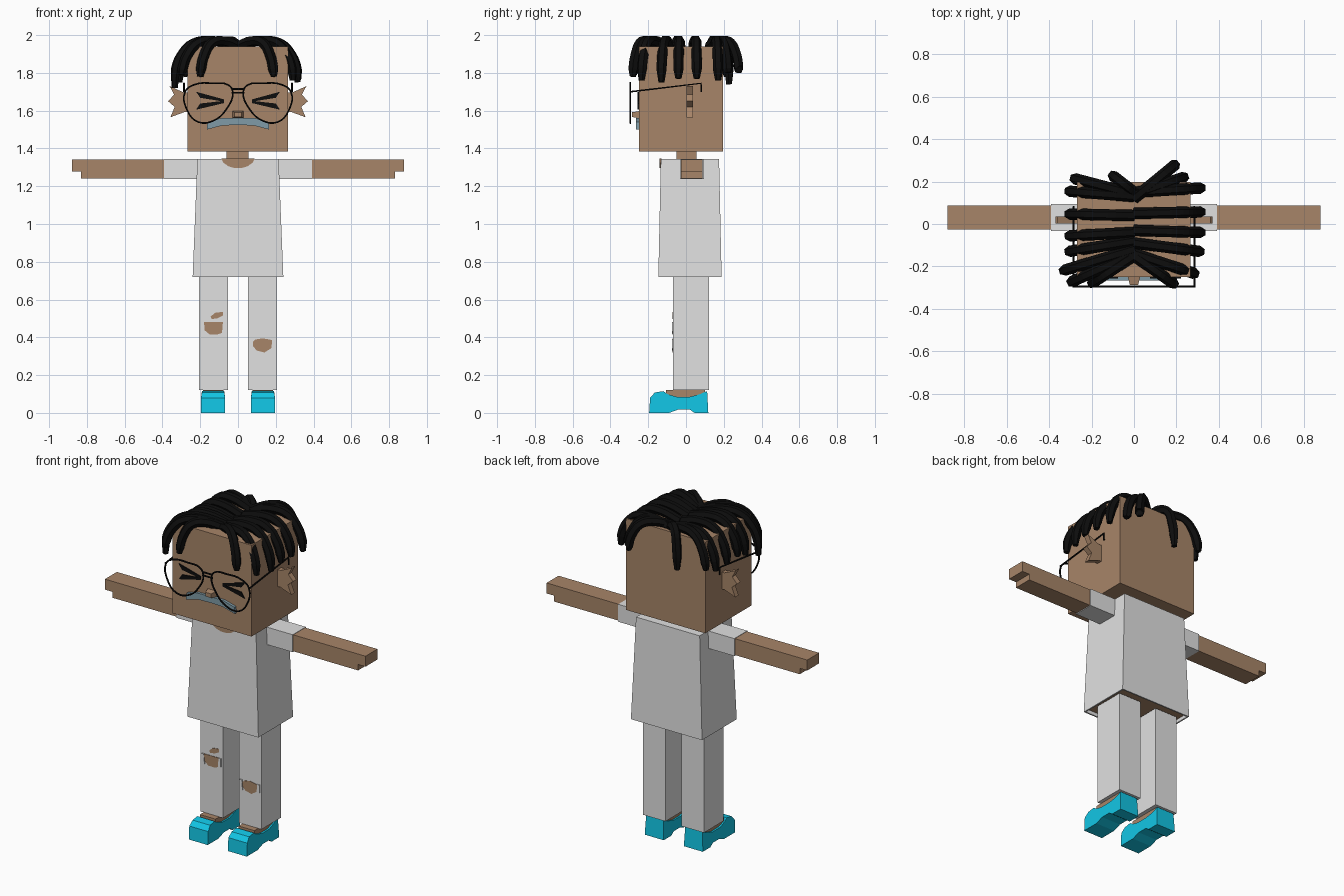
import bpy, bmesh
from mathutils import Vector

if "Cube" in bpy.data.objects:
    bpy.data.objects.remove(bpy.data.objects["Cube"], do_unlink=True)


def material(name, rgb):
    m = bpy.data.materials.new(name)
    m.use_nodes = True
    col = (*rgb, 1)
    m.diffuse_color = col
    bsdf = m.node_tree.nodes["Principled BSDF"]
    bsdf.inputs["Base Color"].default_value = col
    bsdf.inputs["Roughness"].default_value = 0.8
    return m


SKIN = material("brown skin", (0.39, 0.235, 0.14))
CLOTH = material("white cloth", (0.75, 0.75, 0.75))
BLACK = material("black", (0.004, 0.004, 0.004))
TEAL = material("teal shoe", (0.006, 0.56, 0.78))
GREY = material("blue grey moustache", (0.216, 0.33, 0.39))


def finish(name, bm, *mats):
    bmesh.ops.recalc_face_normals(bm, faces=bm.faces)
    mesh = bpy.data.meshes.new(name)
    bm.to_mesh(mesh)
    bm.free()
    for m in mats:
        mesh.materials.append(m)
    ob = bpy.data.objects.new(name, mesh)
    bpy.context.collection.objects.link(ob)
    return ob


def prism(name, pts, axis, a, b, mat, end_scale=1):
    """Extrude a flat outline along x or y from a to b."""
    bm = bmesh.new()
    mid = sum((Vector(p) for p in pts), Vector((0, 0))) / len(pts)
    rings = []
    for d, s in ((a, 1), (b, end_scale)):
        ring = []
        for p in pts:
            u, v = mid + (Vector(p) - mid) * s
            ring.append(bm.verts.new((d, u, v) if axis == "x" else (u, d, v)))
        rings.append(ring)
        bm.faces.new(ring)
    n = len(pts)
    for i in range(n):
        j = (i + 1) % n
        bm.faces.new((rings[0][i], rings[0][j], rings[1][j], rings[1][i]))
    return finish(name, bm, mat)


def box(name, x, y, z, mat):
    pts = [(x[0], z[0]), (x[1], z[0]), (x[1], z[1]), (x[0], z[1])]
    return prism(name, pts, "y", y[0], y[1], mat)


def flip(pts, s):
    return [(s * p[0], *p[1:]) for p in pts]


def tubes(name, paths, radius, mat, kind="POLY", cyclic=(), tip=1.0, res=1):
    """Round tubes along point paths, turned into one mesh."""
    cu = bpy.data.curves.new(name, "CURVE")
    cu.dimensions = "3D"
    cu.bevel_depth = radius
    cu.bevel_resolution = res
    cu.resolution_u = 4
    cu.use_fill_caps = True
    for k, path in enumerate(paths):
        sp = cu.splines.new(kind)
        points = sp.bezier_points if kind == "BEZIER" else sp.points
        points.add(len(path) - 1)
        for p, co in zip(points, path):
            if kind == "BEZIER":
                p.co = co
                p.handle_left_type = p.handle_right_type = "AUTO"
            else:
                p.co = (*co, 1)
        points[-1].radius = tip
        sp.use_cyclic_u = k in cyclic
        sp.use_smooth = False
    cu.materials.append(mat)
    ob = bpy.data.objects.new(name, cu)
    bpy.context.collection.objects.link(ob)
    bpy.ops.object.select_all(action="DESELECT")
    ob.select_set(True)
    bpy.context.view_layer.objects.active = ob
    bpy.ops.object.convert(target="MESH")


# Head, neck and nose
box("head", (-0.268, 0.266), (-0.25, 0.197), (1.383, 1.94), SKIN)
box("neck", (-0.06, 0.055), (-0.05, 0.055), (1.3, 1.39), SKIN)
nose = [(-0.03, 1.56), (0.03, 1.56), (0.03, 1.598), (-0.03, 1.598)]
prism("nose", nose, "y", -0.245, -0.287, SKIN, 0.65)

# Moustache
half = [(0, 1.562), (0.09, 1.56), (0.162, 1.54), (0.165, 1.5), (0.08, 1.522), (0, 1.524)]
prism("moustache", half + flip(half[-2:0:-1], -1), "y", -0.245, -0.266, GREY)

# Shirt: tapered block, hollow at the hem with the body showing inside
bm = bmesh.new()
bmesh.ops.create_cube(bm, size=1)
for v in bm.verts:
    low = v.co.z < 0
    v.co = (v.co.x * (0.48 if low else 0.43),
            0.021 + v.co.y * (0.335 if low else 0.308),
            0.72 if low else 1.345)
hem = min(bm.faces, key=lambda f: f.calc_center_median().z)
bmesh.ops.inset_region(bm, faces=[hem], thickness=0.012)
bmesh.ops.inset_region(bm, faces=[hem], thickness=0.002, depth=-0.02)
hem.material_index = 1
finish("shirt", bm, CLOTH, SKIN)
collar = [(0.088, 1.3455), (0.078, 1.325), (0.05, 1.305), (0.018, 1.296)]
prism("neckline", collar + flip(collar[::-1], -1), "y", -0.139, -0.131, SKIN)

# Outlines shared by both sides
arm = [(0.38, 1.242), (0.83, 1.242), (0.83, 1.278), (0.88, 1.278), (0.88, 1.342), (0.38, 1.342)]
ear = [(0.26, 1.695), (0.285, 1.695), (0.362, 1.73), (0.338, 1.685), (0.37, 1.65),
       (0.335, 1.62), (0.358, 1.565), (0.285, 1.592), (0.26, 1.592)]
shoe = [(-0.195, 0), (-0.09, 0), (-0.04, 0.018), (0.02, 0.018), (0.045, 0), (0.118, 0),
        (0.112, 0.115), (0.07, 0.098), (0.02, 0.085), (-0.05, 0.085), (-0.1, 0.1),
        (-0.12, 0.115), (-0.165, 0.108), (-0.19, 0.08)]
eye_top = [(0.075, 1.66), (0.075, 1.648), (0.2, 1.668), (0.222, 1.7)]
eye_low = [(0.075, 1.652), (0.075, 1.64), (0.222, 1.605), (0.2, 1.638)]

for side, s in (("left", 1), ("right", -1)):
    def span(a, b):
        return sorted((s * a, s * b))

    # Arms and sleeves
    prism(side + "_arm", flip(arm, s), "y", -0.027, 0.088, SKIN)
    box(side + "_sleeve", span(0.2, 0.392), (-0.032, 0.094), (1.238, 1.3445), CLOTH)
    # Ears and squeezed eyes
    prism(side + "_ear", flip(ear, s), "y", 0.003, 0.036, SKIN)
    prism(side + "_eye_upper", flip(eye_top, s), "y", -0.248, -0.256, BLACK)
    prism(side + "_eye_lower", flip(eye_low, s), "y", -0.248, -0.256, BLACK)
    # Legs, ankles and shoes
    box(side + "_trouser_leg", span(0.054, 0.206), (-0.068, 0.121), (0.12, 0.735), CLOTH)
    box(side + "_ankle", span(0.078, 0.184), (-0.105, 0.1), (0.05, 0.121), SKIN)
    ob = prism(side + "_shoe", shoe, "x", s * 0.068, s * 0.196, TEAL)
    for v in ob.data.vertices:
        if v.co.z > 0.09:
            v.co.x = s * 0.132 + (v.co.x - s * 0.132) * 0.92

# Torn knees with small loose flaps of cloth
rips = {
    "right_knee_rip": [(-0.19, 0.48), (-0.07, 0.48), (-0.08, 0.425), (-0.11, 0.415),
                       (-0.15, 0.415), (-0.18, 0.44)],
    "right_small_rip": [(-0.145, 0.51), (-0.12, 0.53), (-0.08, 0.535), (-0.08, 0.515),
                        (-0.11, 0.5), (-0.14, 0.497)],
    "left_knee_rip": [(0.068, 0.365), (0.09, 0.388), (0.13, 0.395), (0.185, 0.385),
                      (0.18, 0.345), (0.14, 0.32), (0.1, 0.33)],
}
for name, pts in rips.items():
    prism(name, pts, "y", -0.064, -0.071, SKIN)
for k, (x, z, d) in enumerate([(-0.195, 0.45, 1), (-0.065, 0.45, -1),
                               (0.062, 0.36, 1), (0.196, 0.36, -1)]):
    flap = [(x, z - 0.02), (x + 0.02 * d, z - 0.03), (x + 0.015 * d, z + 0.03), (x, z + 0.03)]
    prism("knee_flap_%d" % k, flap, "y", -0.066, -0.074, CLOTH)

# Glasses: two rims, double bridge and bent temples
rim = [(0.028, 1.7), (0.05, 1.735), (0.13, 1.745), (0.23, 1.738), (0.28, 1.7),
       (0.268, 1.6), (0.21, 1.54), (0.13, 1.547), (0.06, 1.61)]
rims = [[(s * x, -0.295, z) for x, z in rim] for s in (1, -1)]
tubes("glasses_rims", rims, 0.005, BLACK, "BEZIER", cyclic=(0, 1))
bars = [[(-0.035, -0.295, z), (0.035, -0.295, z)] for z in (1.695, 1.715)]
for s in (1, -1):
    x = s * 0.285
    bars.append([(x, -0.295, 1.7), (x, 0.08, 1.745), (x, 0.081, 1.7)])
tubes("glasses_bridge_and_temples", bars, 0.005, BLACK)

# Hair locks: from the parting, over the top and down: (root y, tip x, tip y, tip z)
locks = [
    (0.15, 0.32, 0.17, 1.76), (0.05, 0.32, 0.057, 1.77), (-0.03, 0.32, -0.04, 1.77),
    (-0.09, 0.315, -0.13, 1.75), (-0.14, 0.29, -0.235, 1.76), (-0.15, 0.19, -0.283, 1.78),
    (0.14, 0.24, 0.222, 1.8), (0.12, 0.2, 0.285, 1.82),
    (0.13, -0.31, 0.155, 1.76), (0.04, -0.31, 0.047, 1.76), (-0.04, -0.31, -0.056, 1.77),
    (-0.08, -0.31, -0.13, 1.75), (-0.12, -0.335, -0.22, 1.72), (-0.14, -0.3, -0.275, 1.79),
    (-0.15, -0.2, -0.28, 1.78), (0.14, -0.285, 0.215, 1.78), (0.15, -0.1, 0.228, 1.74),
]
profile = [(0, 1.94), (0.4, 1.97), (0.7, 1.958), (0.9, 1.89), (0.98, 1.82)]
paths = []
for ry, tx, ty, tz in locks:
    path = [(tx * t, ry + (ty - ry) * t, z) for t, z in profile]
    paths.append(path + [(tx, ty, tz)])
tubes("hair_locks", paths, 0.027, BLACK, "BEZIER", tip=0.6)
